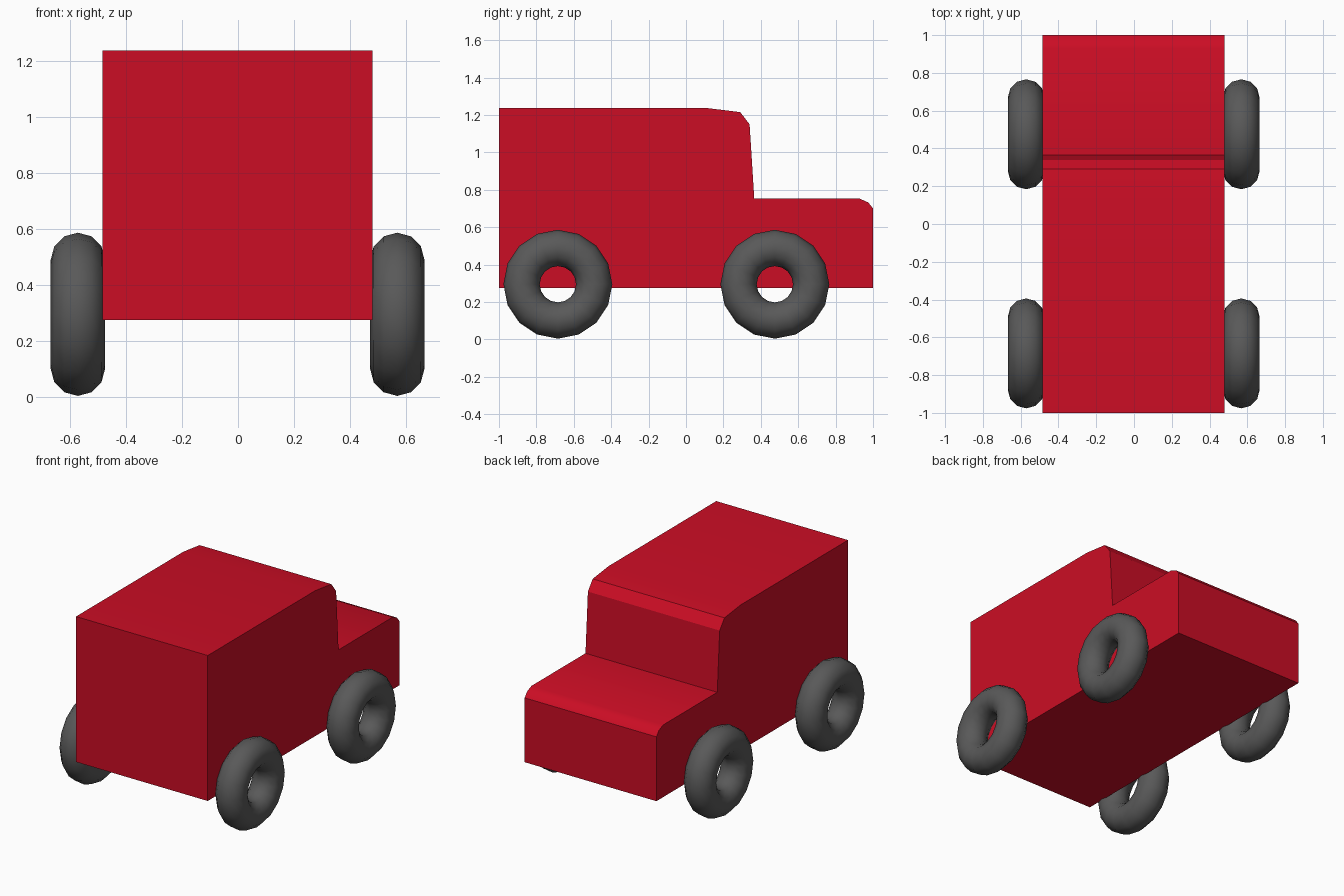
import bpy, bmesh, math

cube = bpy.data.objects.get("Cube")
if cube:
    bpy.data.objects.remove(cube, do_unlink=True)


def make_material(name, colour):
    mat = bpy.data.materials.new(name)
    mat.use_nodes = True
    mat.diffuse_color = colour
    mat.node_tree.nodes["Principled BSDF"].inputs["Base Color"].default_value = colour
    return mat


red = make_material("red paint", (0.6, 0.004, 0.018, 1))
rubber = make_material("dark grey rubber", (0.1, 0.1, 0.1, 1))


def smooth(obj, degrees):
    bpy.ops.object.select_all(action="DESELECT")
    obj.select_set(True)
    bpy.context.view_layer.objects.active = obj
    bpy.ops.object.shade_smooth_by_angle(angle=math.radians(degrees))


# Body: side profile (y, z) extruded across the width
profile = [(-1, 0.275), (1, 0.275), (1, 0.70), (0.975, 0.732), (0.93, 0.752),
           (0.365, 0.752), (0.34, 1.15), (0.29, 1.215), (0.12, 1.236), (-1, 1.236)]
left, right = 0.479, -0.484
bm = bmesh.new()
side = bm.faces.new([bm.verts.new((right, y, z)) for y, z in profile])
swept = bmesh.ops.extrude_face_region(bm, geom=[side])
bmesh.ops.translate(bm, vec=(left - right, 0, 0),
                    verts=[g for g in swept["geom"] if isinstance(g, bmesh.types.BMVert)])
bmesh.ops.recalc_face_normals(bm, faces=bm.faces)
mesh = bpy.data.meshes.new("body")
bm.to_mesh(mesh)
bm.free()
mesh.materials.append(red)
body = bpy.data.objects.new("body", mesh)
bpy.context.collection.objects.link(body)
smooth(body, 30)

# Tyres: four open rings, one at each corner
for side_name, x in (("left", 0.568), ("right", -0.571)):
    for end_name, y in (("front", -0.685), ("back", 0.475)):
        bpy.ops.mesh.primitive_torus_add(
            major_segments=16, minor_segments=12, major_radius=0.194, minor_radius=0.097,
            location=(x, y, 0.295), rotation=(0, math.pi / 2, 0))
        tyre = bpy.context.object
        tyre.name = f"{end_name}_{side_name}_tyre"
        tyre.data.materials.append(rubber)
        smooth(tyre, 40)
